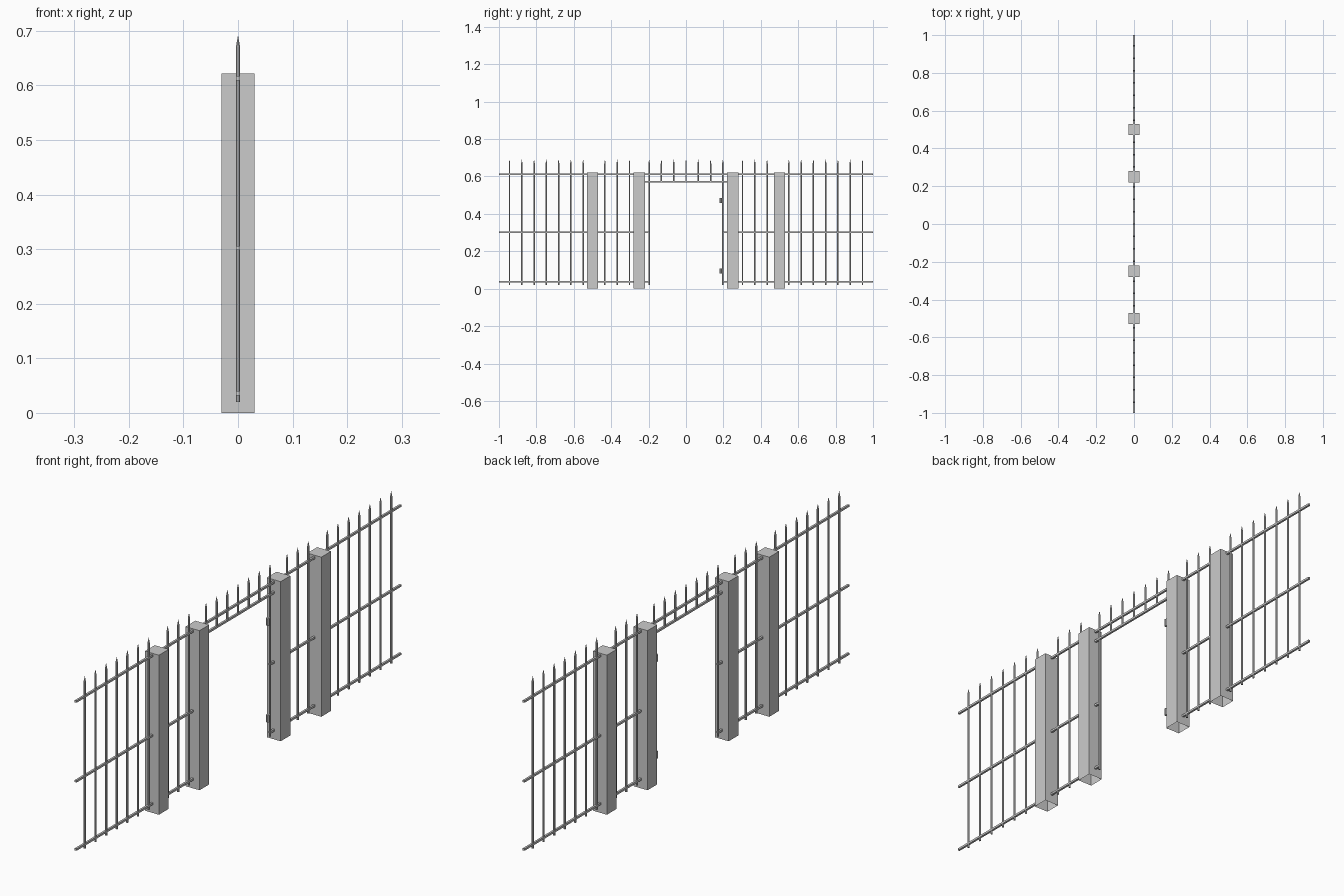
import bpy, bmesh
from math import pi
from mathutils import Matrix

cube = bpy.data.objects.get("Cube")
if cube:
    bpy.data.objects.remove(cube, do_unlink=True)

# One flat grey for the whole fence
grey = bpy.data.materials.new("plain grey")
grey.use_nodes = True
colour = (0.6, 0.6, 0.6, 1)
grey.diffuse_color = colour
grey.node_tree.nodes["Principled BSDF"].inputs["Base Color"].default_value = colour


def finish(name, bm):
    mesh = bpy.data.meshes.new(name)
    bm.to_mesh(mesh)
    bm.free()
    mesh.materials.append(grey)
    obj = bpy.data.objects.new(name, mesh)
    bpy.context.collection.objects.link(obj)
    return obj


def box(name, y0, y1, z0, z1, width, open_bottom=False):
    bm = bmesh.new()
    bmesh.ops.create_cube(bm, size=1)
    if open_bottom:
        bm.normal_update()
        bottom = [f for f in bm.faces if f.normal.z < -0.9]
        bmesh.ops.delete(bm, geom=bottom, context='FACES')
    for v in bm.verts:
        v.co.x *= width
        v.co.y = y0 if v.co.y < 0 else y1
        v.co.z = z0 if v.co.z < 0 else z1
    return finish(name, bm)


def rod(bm, y, z0, z1, r0, r1, x=0.0, sides=8):
    place = Matrix.Translation((x, y, (z0 + z1) / 2)) @ Matrix.Rotation(pi / sides, 4, 'Z')
    bmesh.ops.create_cone(bm, cap_ends=True, segments=sides, radius1=r0,
                          radius2=r1, depth=z1 - z0, matrix=place)


def picket(name, y, bottom):
    # Slim bar with a pointed tip
    bm = bmesh.new()
    rod(bm, y, bottom, 0.67, 0.0042, 0.0042)
    rod(bm, y, 0.67, 0.69, 0.0042, 0.0004)
    return finish(name, bm)


# Pillars, hollow underneath
for y in (-0.5, -0.25, 0.25, 0.5):
    box("pillar", y - 0.03, y + 0.03, 0, 0.622, 0.06, True)

# Rails
T = 0.004
box("top_rail", -1, 1, 0.613 - T, 0.613 + T, 2 * T)
box("gate_lintel_rail", -0.225, 0.225, 0.573 - T, 0.573 + T, 2 * T)
for side in (-1, 1):
    for name, z in (("middle_rail", 0.302), ("bottom_rail", 0.036)):
        ends = sorted((side * 0.195, side))
        box(name, ends[0], ends[1], z - T, z + T, 2 * T)

# Full height pickets, mirrored on both wings
for side in (-1, 1):
    for i in range(7):
        picket("outer_picket", side * (0.55 + i * 0.0656), 0.02)
    for i in range(3):
        picket("inner_picket", side * (0.302 + i * 0.0656), 0.02)
    picket("gate_post_picket", side * 0.197, 0.02)

# Short pickets above the opening
for i in range(-2, 3):
    picket("short_picket", i * 0.0656, 0.573)

# Hinges on one side of the opening
for z in (0.095, 0.472):
    bm = bmesh.new()
    rod(bm, 0.185, z - 0.014, z + 0.014, 0.007, 0.007)
    finish("hinge", bm)
